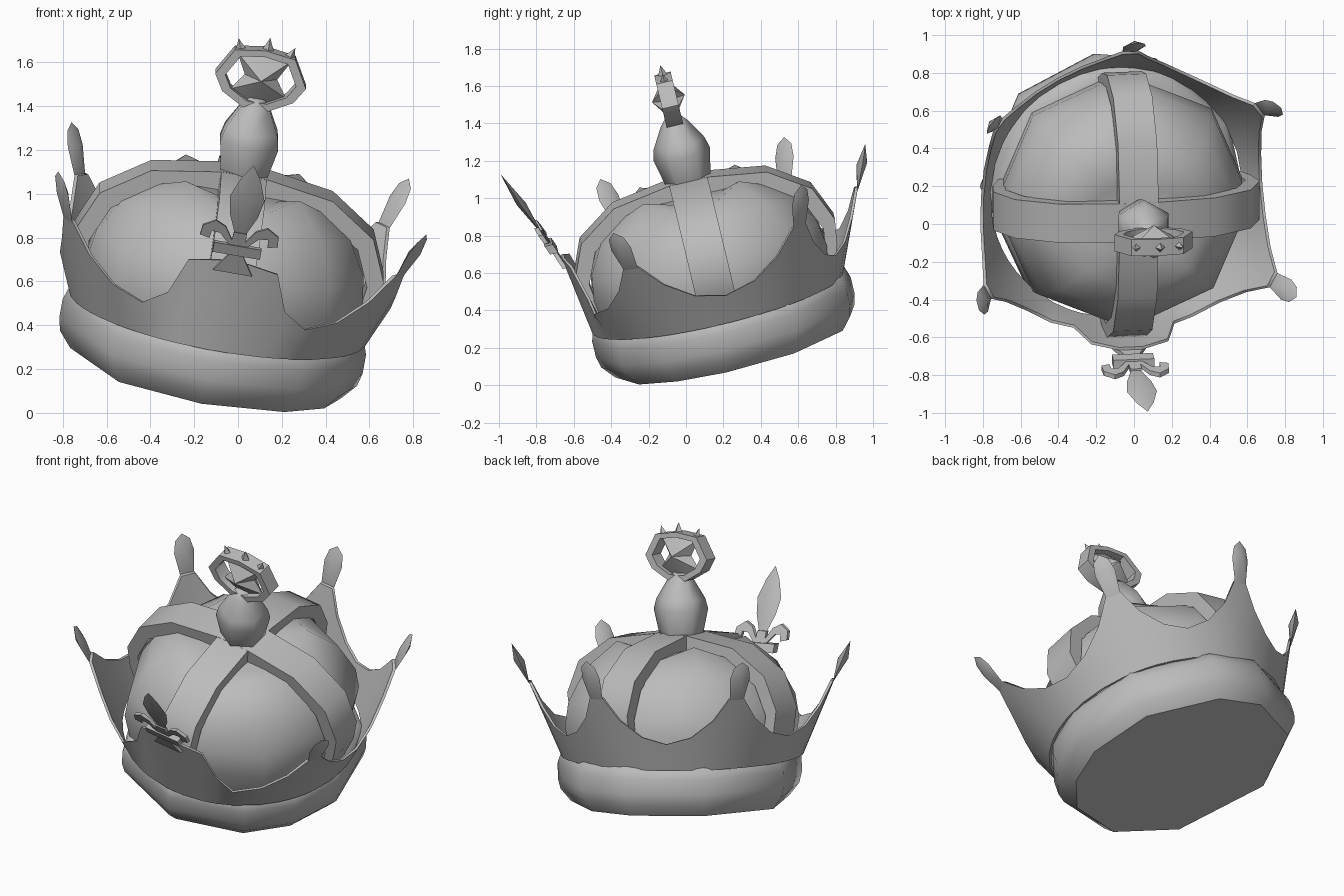
import bpy, bmesh
from math import radians, sin, cos, pi
from mathutils import Matrix, Vector

cube = bpy.data.objects.get("Cube")
if cube:
    bpy.data.objects.remove(cube)

grey = bpy.data.materials.new("plain_grey")
grey.use_nodes = True
grey.diffuse_color = (0.5, 0.5, 0.5, 1)
grey.node_tree.nodes["Principled BSDF"].inputs["Base Color"].default_value = (0.5, 0.5, 0.5, 1)

# The whole crown leans forward and to one side
TILT = (Matrix.Translation((-0.14, 0.23, 0.183))
        @ Matrix.Rotation(radians(13.5), 4, 'X') @ Matrix.Rotation(radians(10), 4, 'Y'))
ARCH = 0.105  # half width of the arches


def finish(name, bm, angle=50):
    bmesh.ops.remove_doubles(bm, verts=bm.verts, dist=0.0001)
    bmesh.ops.recalc_face_normals(bm, faces=bm.faces)
    me = bpy.data.meshes.new(name)
    bm.to_mesh(me)
    bm.free()
    me.materials.append(grey)
    me.shade_smooth()
    me.set_sharp_from_angle(angle=radians(angle))
    me.transform(TILT)
    bpy.context.collection.objects.link(bpy.data.objects.new(name, me))


def loft(bm, rings, caps=False):
    """Join closed rows of points with quads."""
    rows = [[bm.verts.new(p) for p in ring] for ring in rings]
    n = len(rows[0])
    for a, b in zip(rows, rows[1:]):
        for i in range(n):
            j = (i + 1) % n
            bm.faces.new((a[i], a[j], b[j], b[i]))
    if caps:
        bm.faces.new(rows[0])
        bm.faces.new(rows[-1])


def solid(name, rings, angle=50):
    bm = bmesh.new()
    loft(bm, rings, caps=True)
    finish(name, bm, angle)


def quarter_ring(r, h, diagonal, lift):
    """Twelve points: two beside each arch and one on each diagonal."""
    quarter = [(r, ARCH, h), (r * diagonal, r * diagonal, h + lift), (ARCH, r, h)]
    ring = []
    for k in range(4):
        turn = Matrix.Rotation(pi / 2 * k, 3, 'Z')
        ring += [turn @ Vector(p) for p in quarter]
    return ring


def plate(bm, outline, thick, place):
    """Extrude a flat outline, then map (u, v, w) into the crown."""
    loft(bm, [[place(u, v, w) for u, v in outline] for w in (-thick / 2, thick / 2)], caps=True)


def leaf(bm, outline, mid, thick, place):
    """A flat outline swollen to a ridge point on both sides."""
    rim = [bm.verts.new(place(u, v, 0)) for u, v in outline]
    for w in (-thick / 2, thick / 2):
        peak = bm.verts.new(place(0, mid, w))
        for a, b in zip(rim, rim[1:] + rim[:1]):
            bm.faces.new((a, b, peak))


def mirrored(half):
    return half + [(-u, v) for u, v in reversed(half) if u > 0]


# Padded base band with ten uneven sides
corners = [radians(a) for a in (-92, -55, -30, -5, 30, 70, 97, 135, 179, 230)]
solid("base_band", [[(r * 0.985 * cos(a) - 0.005, r * sin(a) + 0.015, h) for a in corners] for r, h in
                    ((0.64, 0), (0.70, 0.07), (0.715, 0.13), (0.715, 0.22), (0.695, 0.28), (0.62, 0.32))])

# Billowing cloth dome
solid("cloth_dome", [quarter_ring(r, h, diagonal, lift) for r, h, diagonal, lift in
                     ((0.61, 0.28, 0.75, 0), (0.64, 0.45, 0.75, 0), (0.62, 0.59, 0.75, 0),
                      (0.53, 0.75, 0.74, 0.03), (0.37, 0.86, 0.71, 0.07), (0.22, 0.88, 0.71, 0))])

# Two crossing arches
path = [(0.63, 0.28), (0.695, 0.44), (0.715, 0.58), (0.635, 0.77), (0.42, 0.915), (0.1, 0.965)]
path += [(-u, v) for u, v in reversed(path)]
for name, turn in (("side_arch", 0), ("front_back_arch", pi / 2)):
    spin = Matrix.Rotation(turn, 3, 'Z')
    sections = []
    for u, v in path:
        iu, iv = u * 0.9, 0.28 + (v - 0.28) * 0.88
        section = ((u, -ARCH, v), (u, ARCH, v), (iu, ARCH, iv), (iu, -ARCH, iv))
        sections.append([spin @ Vector(c) for c in section])
    solid(name, sections, 40)

# Flared wall rising to points; the front one is a broad shoulder
points = [-28, 37, 90, 145, 208]
valleys = [-60, 4, 63, 117, 177, 240]
WALL = 0.69


def flare(h):
    return WALL + (h - 0.27) * 0.425


columns = [(-90 + a, h, WALL + (h - 0.27) * 0.15) for a, h in
           ((-22, 0.5), (-16, 0.68), (-5, 0.71), (5, 0.71), (16, 0.68), (22, 0.5))]
for i, p in enumerate(points):
    before, after = valleys[i] - p, valleys[i + 1] - p
    columns.append((valleys[i], 0.43, flare(0.43)))
    for a, h in ((before * 0.62, 0.47), (before * 0.3, 0.57), (-2.8, 0.7),
                 (2.8, 0.7), (after * 0.3, 0.57), (after * 0.62, 0.47)):
        columns.append((p + a, h, flare(h)))
columns.append((valleys[-1], 0.43, flare(0.43)))
rings = []
for t in (0, 0.5, 1):
    rings.append([Vector((cos(radians(a)), sin(radians(a)), 0)) * (WALL + (r - WALL) * t)
                  + Vector((0, 0, 0.27 + (h - 0.27) * t)) for a, h, r in columns])
rings += [[Vector((p.x * 0.98, p.y * 0.98, p.z)) for p in ring] for ring in reversed(rings)]
bm = bmesh.new()
loft(bm, rings + [rings[0]])
finish("crown_wall", bm, 60)

# Leaf shaped tips on the five points
tip = mirrored([(0, 0.92), (0.045, 0.885), (0.06, 0.82), (0.042, 0.69)])
for p in points:
    spin = Matrix.Rotation(radians(p + 90), 3, 'Z')
    bm = bmesh.new()
    leaf(bm, tip, 0.82, 0.06, lambda u, v, w: spin @ Vector((u, w - flare(v), v)))
    finish("point_tip", bm, 30)


# Lily ornament at the front
def front_plane(u, v, w):
    return (u, w - 0.735 - (v - 0.62) * 0.385, v)


bm = bmesh.new()
leaf(bm, mirrored([(0, 1.225), (0.045, 1.15), (0.08, 1.05), (0.065, 0.96), (0.02, 0.85)]),
     1.04, 0.05, front_plane)
finish("lily_leaf", bm, 30)
curl = [(0.02, 0.81), (0.07, 0.89), (0.12, 0.915), (0.175, 0.88), (0.18, 0.83), (0.135, 0.82),
        (0.13, 0.86), (0.09, 0.855), (0.03, 0.79)]
for name, outline, thick in (
        ("lily_stem", mirrored([(0.03, 0.87), (0.035, 0.75), (0.09, 0.66)]), 0.024),
        ("lily_bar", mirrored([(0.11, 0.805), (0.11, 0.755)]), 0.045),
        ("lily_curl_left", curl, 0.024),
        ("lily_curl_right", [(-u, v) for u, v in curl], 0.024)):
    bm = bmesh.new()
    plate(bm, outline, thick, front_plane)
    finish(name, bm, 40)

# Six sided knob on top of the arches
solid("top_knob", [[(r * cos(pi / 6 + pi / 3 * i), r * sin(pi / 6 + pi / 3 * i), h) for i in range(6)]
                   for r, h in ((0.115, 0.93), (0.125, 0.96), (0.155, 1.10), (0.14, 1.16),
                                (0.075, 1.27), (0.04, 1.31))], 70)

# Faceted ring, filled by a pinched gem that leaves a gap at each side
H = 1.41
outer = mirrored([(0, 0.135), (0.14, 0.115), (0.21, -0.01), (0.165, -0.085), (0.06, -0.143)])
rings = [[(u * s, w, H + v * s) for u, v in outer]
         for s, w in ((1, -0.045), (1, 0.045), (0.78, 0.045), (0.78, -0.045))]
bm = bmesh.new()
loft(bm, rings + [rings[0]])
finish("finial_ring", bm, 35)

bm = bmesh.new()
leaf(bm, mirrored([(0, 0.12), (0.125, 0.095), (0.075, 0), (0.13, -0.08), (0.05, -0.12)]), 0, 0.18,
     lambda u, v, w: (u, w, H + v))
finish("finial_gem", bm, 30)

# Studs along the ring's upper edge
for u, v, lean in ((-0.12, 0.13, -20), (0.01, 0.155, 0), (0.12, 0.13, 20)):
    bm = bmesh.new()
    bmesh.ops.create_cone(bm, segments=4, radius1=0.03, radius2=0, depth=0.065, cap_ends=True,
                          matrix=Matrix.Translation((u, 0, H + v)) @ Matrix.Rotation(radians(lean), 4, 'Y'))
    finish("ring_stud", bm, 20)
